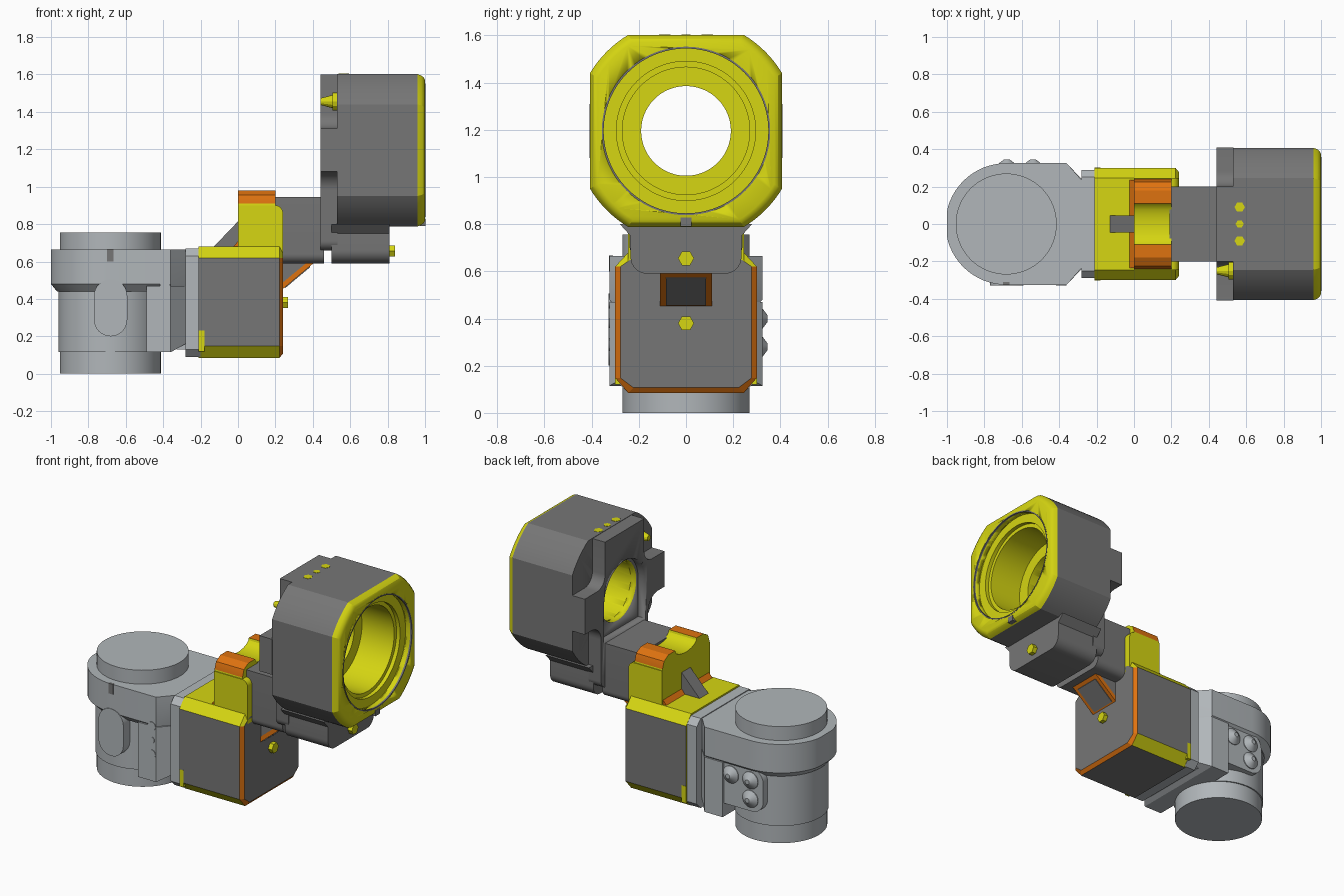
import bpy, bmesh, math
from mathutils import Vector

if "Cube" in bpy.data.objects:
    bpy.data.objects.remove(bpy.data.objects["Cube"], do_unlink=True)


def material(name, rgb):
    m = bpy.data.materials.new(name)
    m.use_nodes = True
    m.diffuse_color = (*rgb, 1)
    m.node_tree.nodes["Principled BSDF"].inputs["Base Color"].default_value = (*rgb, 1)
    return m


DARK = material("dark_grey", (0.18, 0.18, 0.18))
LIGHT = material("light_grey", (0.44, 0.47, 0.49))
YELLOW = material("yellow", (0.67, 0.67, 0.006))
ORANGE = material("orange", (0.73, 0.17, 0.005))


def place(axis, t, u, v):
    return {"x": (t, u, v), "y": (u, t, v), "z": (u, v, t)}[axis]


def loft(name, axis, sections, mats, rule=None, closed=False):
    """Skin a list of (position, outline) sections along an axis."""
    bm = bmesh.new()
    rings = [[bm.verts.new(place(axis, t, u, v)) for u, v in pts] for t, pts in sections]
    pairs = list(zip(rings, rings[1:]))
    if closed:
        pairs.append((rings[-1], rings[0]))
    else:
        bm.faces.new(rings[0])
        bm.faces.new(rings[-1])
    for a, b in pairs:
        n = len(a)
        for i in range(n):
            bm.faces.new((a[i], a[(i + 1) % n], b[(i + 1) % n], b[i]))
    bmesh.ops.recalc_face_normals(bm, faces=bm.faces)
    if rule:
        for f in bm.faces:
            f.material_index = rule(f.calc_center_median(), f.normal)
    me = bpy.data.meshes.new(name)
    bm.to_mesh(me)
    bm.free()
    ob = bpy.data.objects.new(name, me)
    bpy.context.collection.objects.link(ob)
    for m in mats if isinstance(mats, list) else [mats]:
        me.materials.append(m)
    bpy.ops.object.select_all(action="DESELECT")
    ob.select_set(True)
    bpy.context.view_layer.objects.active = ob
    bpy.ops.object.shade_smooth_by_angle(angle=math.radians(25))
    return ob


def prism(name, axis, pts, lo, hi, mats, rule=None):
    return loft(name, axis, [(lo, pts), (hi, pts)], mats, rule)


def lathe(name, axis, centre, profile, mat, n=64, closed=False):
    """Turn (radius, position) points about an axis through centre."""
    cu, cv = centre
    ang = [2 * math.pi * i / n for i in range(n)]
    return loft(name, axis, [(t, [(cu + r * math.cos(a), cv + r * math.sin(a)) for a in ang])
                             for r, t in profile], mat, closed=closed)


def rect(u0, u1, v0, v1):
    return [(u0, v0), (u1, v0), (u1, v1), (u0, v1)]


def rounded(pts, steps=8):
    """Round the corners of a polygon given as (u, v, radius); right angles only."""
    out = []
    for i, (u, v, r) in enumerate(pts):
        p = Vector((u, v))
        if not r:
            out.append((u, v))
            continue
        d0 = (Vector(pts[i - 1][:2]) - p).normalized() * r
        d1 = (Vector(pts[(i + 1) % len(pts)][:2]) - p).normalized() * r
        for k in range(steps + 1):
            a = math.pi / 2 * k / steps
            out.append(tuple(p + d0 * (1 - math.sin(a)) + d1 * (1 - math.cos(a))))
    return out


def mirrored(half):
    return half + [(-p[0], *p[1:]) for p in reversed(half)]


def cut(target, cutter):
    mod = target.modifiers.new("cut", "BOOLEAN")
    mod.operation, mod.solver, mod.object = "DIFFERENCE", "EXACT", cutter
    mod.material_mode = "TRANSFER"
    bpy.context.view_layer.objects.active = target
    bpy.ops.object.modifier_apply(modifier=mod.name)


# ---- Light grey swivel joint
CX = -0.683
lathe("swivel_drum", "z", (CX, 0), [(0.27, 0), (0.27, 0.755)], LIGHT)
lathe("lower_housing", "z", (CX, 0), [(0.278, 0.115), (0.278, 0.46)], LIGHT)


def housing(r):
    arc = [math.radians(90 + 180 * i / 32) for i in range(33)]
    pts = [(max(-1.0, CX + r * math.cos(a)), r * math.sin(a)) for a in arc]
    return pts + [(-0.36, -r), (-0.28, -0.235), (-0.28, 0.235), (-0.36, r)]


loft("upper_housing", "z", [(0.44, housing(0.285)), (0.48, housing(0.325)),
                            (0.665, housing(0.325))], LIGHT)
loft("housing_block", "x", [(-0.49, rect(-0.325, 0.325, 0.115, 0.47)),
                            (-0.36, rect(-0.325, 0.325, 0.115, 0.47)),
                            (-0.28, rect(-0.24, 0.24, 0.16, 0.47))], LIGHT)
prism("front_boss", "y", rounded([(-0.77, 0.2, 0.089), (-0.592, 0.2, 0.089),
                                  (-0.592, 0.505, 0.089), (-0.77, 0.505, 0.089)]),
      -0.328, -0.15, LIGHT)
prism("rear_pad", "y", rounded([(-0.77, 0.2, 0.08), (-0.48, 0.2, 0), (-0.48, 0.48, 0),
                                (-0.77, 0.48, 0.08)]), 0.15, 0.31, LIGHT)
for i, (x, z) in enumerate([(-0.68, 0.4), (-0.54, 0.4), (-0.68, 0.28)]):
    lathe(f"rear_stud_{i}", "y", (x, z), [(0.055, 0.28), (0.055, 0.315), (0.015, 0.345)], LIGHT, 24)
for i, (z, r) in enumerate([(0.29, 0.028), (0.38, 0.02), (0.47, 0.028)]):
    lathe(f"front_plug_{i}", "y", (-0.39, z), [(r, -0.329), (r, -0.32)], LIGHT, 24)
prism("index_notch", "y", rect(-0.7, -0.666, 0.6, 0.666), -0.327, -0.31, DARK)

# ---- Neck flange between joint and box
prism("neck_flange", "x", [(-0.29, 0.13), (-0.25, 0.09), (0.25, 0.09), (0.29, 0.13),
                           (0.29, 0.63), (0.25, 0.67), (-0.25, 0.67), (-0.29, 0.63)],
      -0.28, -0.2, LIGHT)
prism("neck_core", "x", rect(-0.23, 0.23, 0.13, 0.62), -0.33, -0.2, LIGHT)


# ---- Box with yellow edges and orange front rim
def box_outline(d):
    y, c, lo, hi = 0.3 - d, 0.245 - d, 0.085 + d, 0.68 - d
    return mirrored([(c, lo), (y, 0.148), (y, 0.62), (c, hi)])


def box_colour(c, n):
    if n.x > 0.9 or abs(n.y) > 0.95 or n.z < -0.9:
        return 0
    return 2 if n.x > 0.2 and c.z < 0.6 else 1


loft("box", "x", [(-0.21, box_outline(0)), (0.222, box_outline(0)), (0.24, box_outline(0.022))],
     [DARK, YELLOW, ORANGE], box_colour)
for s in (-1, 1):
    prism("box_clip", "y", rect(-0.21, -0.18, 0.12, 0.23), 0.301 * s, 0.28 * s, YELLOW)

# ---- Tower that holds the arm
dip = [(0.11 * math.cos(a), 0.98 - 0.05 * math.sin(a))
       for a in [math.pi * i / 12 for i in range(13)]]
prism("tower", "x", [(-0.24, 0.62), (0.24, 0.62), (0.24, 0.91), (0.225, 0.955), (0.18, 0.98)]
      + dip + [(-0.18, 0.98), (-0.225, 0.955), (-0.24, 0.91)], 0.0, 0.2, [YELLOW, ORANGE],
      lambda c, n: int(abs(c.y) > 0.11 and c.z > 0.9 and abs(n.x) < 0.5))
for s in (-1, 1):
    prism("tower_cheek", "y", rounded([(0.0, 0.62, 0), (0.24, 0.62, 0), (0.24, 0.9, 0.04),
                                       (0.0, 0.9, 0)]), 0.15 * s, 0.245 * s, YELLOW)
prism("tower_base_fillet", "y", [(-0.025, 0.679), (0.01, 0.679), (0.01, 0.72)], -0.235, 0.235, ORANGE)
prism("rear_rib", "y", [(-0.13, 0.679), (0.01, 0.679), (0.01, 0.825)], -0.045, 0.045, DARK)

# ---- Arm and its hollow brace
prism("arm", "x", rounded([(-0.2, 0.59, 0.05), (0.2, 0.59, 0.05), (0.2, 0.945, 0),
                           (-0.2, 0.945, 0)]), 0.19, 0.46, DARK)
prism("brace", "y", [(0.23, 0.47), (0.39, 0.6), (0.23, 0.6)], -0.108, 0.108, DARK)
prism("brace_rim", "y", [(0.23, 0.445), (0.415, 0.6), (0.375, 0.6), (0.23, 0.48)], -0.11, 0.11, ORANGE)
prism("brace_opening", "y", [(0.25, 0.456), (0.385, 0.569), (0.38, 0.58), (0.25, 0.47)],
      -0.085, 0.085, DARK)


# ---- Head: square with rounded corners, stepped bore
def head_outline(s=1):
    pts = []
    for k in range(4):
        for i in range(9):
            a = math.radians(90 * k + 31 + 28 * i / 8)
            pts.append((s * 0.475 * math.cos(a), 1.195 + s * 0.475 * math.sin(a)))
    return pts


head = prism("head_body", "x", head_outline(), 0.53, 0.96, DARK)
face = loft("head_face", "x", [(0.96, head_outline()), (0.98, head_outline(0.98)),
                               (0.993, head_outline(0.955)), (1.0, head_outline(0.92))], YELLOW)
back = prism("head_back_cross", "x", rounded(mirrored([
    (0.24, 0.66, 0.05), (0.24, 1.08, 0.1), (0.408, 1.08, 0), (0.408, 1.31, 0),
    (0.2, 1.31, 0.08), (0.2, 1.6, 0)])), 0.44, 0.531, DARK)
bore = lathe("bore_cutter", "x", (0, 1.195), [
    (0.19, 0.3), (0.19, 0.7), (0.27, 0.7), (0.27, 0.93), (0.295, 0.93), (0.295, 0.955),
    (0.352, 0.955), (0.352, 1.1)], YELLOW, 96)
slot = prism("slot_cutter", "x", [(-0.21, 0.95), (0.21, 0.95)] + [
    (0.21 * math.cos(a), 1.195 + 0.21 * math.sin(a))
    for a in [math.pi * i / 24 for i in range(25)]], 0.4, 0.49, DARK)
for part in (head, face, back):
    cut(part, bore)
cut(back, slot)
for c in (bore, slot):
    bpy.data.objects.remove(c, do_unlink=True)
lathe("face_seam", "x", (0, 1.195), [(0.349, 0.99), (0.357, 0.99), (0.357, 1.0015), (0.349, 1.0015)],
      DARK, 96, closed=True)
prism("face_key", "x", rect(-0.024, 0.024, 0.79, 0.828), 0.97, 1.0015, DARK)

# ---- Mounting block under the head
prism("mount_block", "x", rounded([(-0.235, 0.59, 0.07), (0.235, 0.59, 0.07), (0.235, 0.75, 0),
                                   (0.28, 0.8, 0), (-0.28, 0.8, 0), (-0.235, 0.75, 0)]),
      0.5, 0.81, DARK)

# ---- Yellow fasteners
lathe("mount_bolt", "x", (0, 0.655), [(0.034, 0.8), (0.034, 0.84)], YELLOW, 6)
lathe("box_bolt", "x", (0, 0.38), [(0.034, 0.23), (0.034, 0.268)], YELLOW, 6)
lathe("back_nozzle", "x", (-0.25, 1.455), [(0.018, 0.44), (0.035, 0.505), (0.048, 0.505),
                                           (0.048, 0.535)], YELLOW, 12)
for i, (y, r) in enumerate([(-0.09, 0.028), (0, 0.022), (0.09, 0.028)]):
    lathe(f"top_plug_{i}", "z", (0.565, y), [(r, 1.595), (r, 1.604)], YELLOW, 6)
